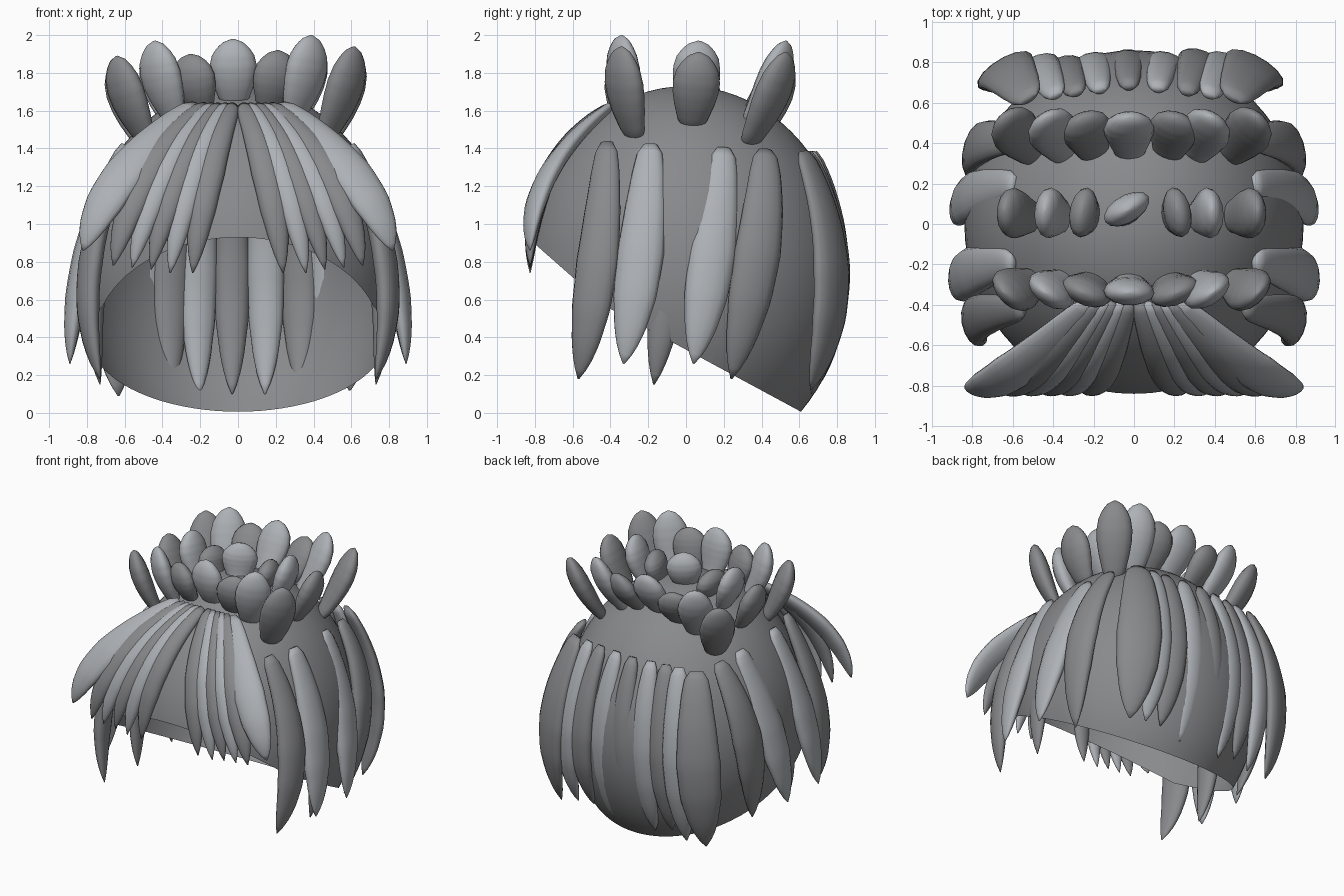
import bpy, bmesh, math
from mathutils import Vector

if "Cube" in bpy.data.objects:
    bpy.data.objects.remove(bpy.data.objects["Cube"])

STRAND = [(0, .3), (.02, .5), (.12, .68), (.3, .87), (.5, 1), (.7, .92), (.85, .66), (.94, .38), (1, .04)]
PETAL = [(0, .4), (.08, .62), (.3, .86), (.45, .97), (.6, 1), (.75, .9), (.87, .68), (.95, .42), (1, .06)]


def grey(name, r, g, b):
    m = bpy.data.materials.new(name)
    m.diffuse_color = (r, g, b, 1)
    m.use_nodes = True
    m.node_tree.nodes["Principled BSDF"].inputs["Base Color"].default_value = m.diffuse_color
    return m


DARK = grey("dark_grey", .25, .253, .263)
LIGHT = grey("light_grey", .42, .44, .465)


def lerp_profile(prof, t):
    for (a, u), (b, v) in zip(prof, prof[1:]):
        if t <= b:
            k = (t - a) / (b - a)
            return u + (v - u) * k
    return prof[-1][1]


def finish(bm, name, mat):
    bmesh.ops.recalc_face_normals(bm, faces=bm.faces)
    me = bpy.data.meshes.new(name)
    bm.to_mesh(me)
    bm.free()
    me.materials.append(mat)
    for p in me.polygons:
        p.use_smooth = True
    ob = bpy.data.objects.new(name, me)
    bpy.context.collection.objects.link(ob)
    return ob


def lock(name, mat, p0, pm, p1, normal, width, thick, prof=STRAND, rings=24, n=14):
    """Tapered elliptical sweep along the parabola through p0, pm, p1."""
    p0, pm, p1, normal = (Vector(v) for v in (p0, pm, p1, normal))
    c = 2 * pm - (p0 + p1) / 2
    bm = bmesh.new()
    loops = []
    for i in range(rings + 1):
        t = i / rings
        p = p0 * (1 - t) ** 2 + c * 2 * t * (1 - t) + p1 * t * t
        tan = ((c - p0) * (1 - t) + (p1 - c) * t).normalized()
        side = tan.cross(normal).normalized()
        out = side.cross(tan)
        w = lerp_profile(prof, t) / 2
        loops.append([bm.verts.new(p + side * (math.cos(a) * w * width)
                                   + out * (math.sin(a) * w * thick))
                      for a in (2 * math.pi * k / n for k in range(n))])
    for a, b in zip(loops, loops[1:]):
        for k in range(n):
            bm.faces.new((a[k], a[(k + 1) % n], b[(k + 1) % n], b[k]))
    bm.faces.new(loops[0])
    bm.faces.new(loops[-1])
    return finish(bm, name, mat)


# cap: open ellipsoid shell, cut low at the back and high at the front
CZ, RX, RY, RZ = .72, .84, .86, 1.01
bm = bmesh.new()
bmesh.ops.create_uvsphere(bm, u_segments=64, v_segments=40, radius=1)
for v in bm.verts:
    v.co = (v.co.x * RX, v.co.y * RY, v.co.z * RZ + CZ)
for co, slope in (((0, .62, 0), .54), ((0, -.5, .63), .88)):
    bmesh.ops.bisect_plane(bm, geom=bm.verts[:] + bm.edges[:] + bm.faces[:],
                           plane_co=co, plane_no=(0, slope, 1), clear_inner=True)
finish(bm, "cap", DARK)


def cap_z(x, y):
    return CZ + RZ * math.sqrt(max(0, 1 - (x / RX) ** 2 - (y / RY) ** 2))


# fringe: fan of locks from the crown to the brow
fringe = [  # root x, middle x, tip x, tip z, width
    (.22, .60, .82, .86, .23), (.17, .48, .66, .78, .17), (.135, .39, .56, .77, .15),
    (.10, .31, .46, .76, .15), (.06, .235, .36, .74, .15), (.025, .15, .24, .74, .16)]
for s in (-1, 1):
    for i, (a, m, b, z, w) in enumerate(fringe):
        lock("fringe_lock", DARK if i % 2 else LIGHT, (s * a, -.39, 1.63),
             (s * m, -.725, 1.27), (s * b, -.825, z), (s * .35 * m, -1, .45 + .3 * m), w, .10)

# side locks hanging over and through the cap
sides = [  # root, middle, tip, width, shade
    ((.55, -.42, 1.43), (.78, -.47, .80), (.73, -.57, .18), .23, DARK),
    ((.60, -.19, 1.42), (.81, -.24, .85), (.89, -.33, .26), .25, LIGHT),
    ((.56, -.02, 1.38), (.745, -.08, .80), (.73, -.17, .15), .20, DARK),
    ((.59, .20, 1.40), (.80, .14, .85), (.89, .04, .26), .25, LIGHT),
    ((.57, .42, 1.39), (.78, .38, .85), (.73, .24, .18), .25, DARK)]
for s in (-1, 1):
    for p0, pm, p1, w, mat in sides:
        ps = [(s * p[0], p[1], p[2]) for p in (p0, pm, p1)]
        lock("side_lock", mat, *ps, (s, pm[1] * .6, .1), w, .12)

# back locks: middle ones sink into the cap, outer ones stand clear
back = [(-.62, .74, .09, .31), (-.46, .755, .09, .22), (-.34, .75, .14, .21),
        (-.20, .77, .10, .20), (-.03, .785, .10, .19), (.14, .775, .10, .20),
        (.31, .785, .16, .21), (.44, .765, .15, .22), (.58, .75, .12, .32)]
for i, (x, y, z, w) in enumerate(back):
    lock("back_lock", LIGHT if i % 2 else DARK, (x * .84, .68 - .10 * abs(x), 1.38),
         (x * 1.03, y + .02, .75), (x * 1.02, .66, z), (x, 1, .1), w, .12)

# crown: three rows of upright leaf-shaped tufts
xs = [-.48, -.33, -.19, -.02, .16, .29, .46]
tips = [1.89, 1.97, 1.90, 1.98, 1.92, 2.0, 1.94]
for r, (y, tip_y) in enumerate(((-.27, -.34), (.03, .07), (.33, .53))):
    for i, (x, z) in enumerate(zip(xs, tips)):
        top = z if y < 0 else z - .03
        p0 = Vector((x, y, cap_z(x, y) - .05))
        p1 = Vector((x * 1.34, tip_y, top))
        nrm = Vector((x * (.7 if r != 1 else 1), y * 1.1 + .001, 0)).normalized()
        pm = (p0 + p1) / 2 + nrm * .025
        lock("crown_tuft", LIGHT if i % 2 or i == 3 and r == 0 else DARK,
             p0, pm, p1, nrm, .25, .135, PETAL, 20)
